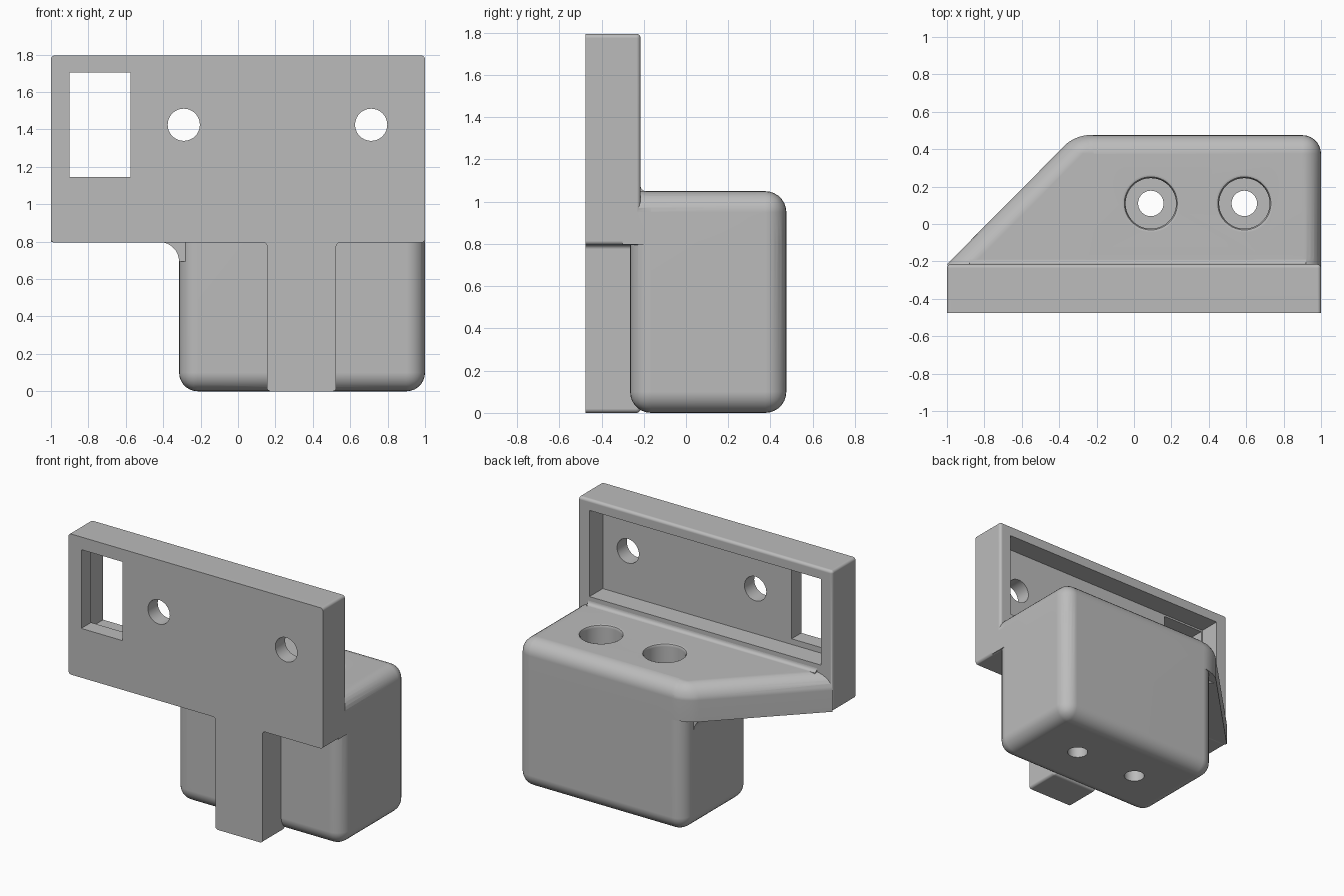
import bpy
import bmesh
import math
from mathutils import Vector

cube = bpy.data.objects.get("Cube")
if cube:
    bpy.data.objects.remove(cube, do_unlink=True)

grey = bpy.data.materials.new("matte grey")
grey.use_nodes = True
COLOUR = (0.5, 0.5, 0.5, 1)
grey.diffuse_color = COLOUR
grey.node_tree.nodes["Principled BSDF"].inputs["Base Color"].default_value = COLOUR


def prism(name, outline, axis, start, end, radius=0, rounded=None):
    """Extrude a 2D outline along y or z, then round the edges picked by a rule."""
    bm = bmesh.new()
    place = (lambda a, b: (a, start, b)) if axis == "y" else (lambda a, b: (a, b, start))
    face = bm.faces.new([bm.verts.new(place(a, b)) for a, b in outline])
    step = Vector((0, end - start, 0) if axis == "y" else (0, 0, end - start))
    new = bmesh.ops.extrude_face_region(bm, geom=[face])["geom"]
    bmesh.ops.translate(bm, vec=step, verts=[g for g in new if isinstance(g, bmesh.types.BMVert)])
    bmesh.ops.recalc_face_normals(bm, faces=bm.faces)
    if radius:
        edges = [e for e in bm.edges if rounded(e.verts[0].co, e.verts[1].co)]
        bmesh.ops.bevel(bm, geom=edges, offset=radius, segments=7, profile=0.5,
                        affect="EDGES", clamp_overlap=True)
    return finish(name, bm)


def lathe(name, profile, x, y, steps=48):
    """Revolve a radius/height profile about z, closed at both ends."""
    bm = bmesh.new()
    rings = [[bm.verts.new((x + r * math.cos(math.tau * i / steps),
                            y + r * math.sin(math.tau * i / steps), z))
              for i in range(steps)] for r, z in profile]
    for low, high in zip(rings, rings[1:]):
        for i in range(steps):
            j = (i + 1) % steps
            bm.faces.new((low[i], low[j], high[j], high[i]))
    bm.faces.new(rings[0])
    bm.faces.new(rings[-1])
    bmesh.ops.recalc_face_normals(bm, faces=bm.faces)
    return finish(name, bm)


def finish(name, bm):
    mesh = bpy.data.meshes.new(name)
    bm.to_mesh(mesh)
    bm.free()
    mesh.materials.append(grey)
    obj = bpy.data.objects.new(name, mesh)
    bpy.context.collection.objects.link(obj)
    return obj


def rectangle(x0, x1, b0, b1):
    return [(x0, b0), (x1, b0), (x1, b1), (x0, b1)]


def circle(x, z, r, steps=40):
    return [(x + r * math.cos(math.tau * i / steps), z + r * math.sin(math.tau * i / steps))
            for i in range(steps)]


def combine(target, other, operation):
    mod = target.modifiers.new("combine", "BOOLEAN")
    mod.operation, mod.solver, mod.object = operation, "EXACT", other
    bpy.context.view_layer.objects.active = target
    bpy.ops.object.modifier_apply(modifier=mod.name)
    bpy.data.objects.remove(other, do_unlink=True)


# Mounting plate with its stem, sharp on the front face only
FRONT, BACK = -0.475, -0.215
plate_outline = [(-1, 0.795), (0.155, 0.795), (0.155, 0), (0.525, 0),
                 (0.525, 0.795), (1, 0.795), (1, 1.795), (-1, 1.795)]
bracket = prism("bracket", plate_outline, "y", FRONT, BACK, 0.02,
                lambda a, b: max(a.y, b.y) > FRONT + 0.01)

# Rounded block
block = prism("block", rectangle(-0.315, 1, -0.265, 0.475), "z", 0, 1.05, 0.1,
              lambda a, b: True)

# Shelf with a slanted side, rounded along the top and the rear corners
shelf_outline = [(-0.92, -0.3), (-1, BACK), (-0.315, 0.475), (1, 0.475), (1, -0.3)]
shelf = prism("shelf", shelf_outline, "z", 0.797, 1.05, 0.1,
              lambda a, b: max(a.y, b.y) > -0.29 and max(a.z, b.z) > 1
              and not (a.z != b.z and a.y < 0) and not (a.y < -0.2 and b.y < -0.2))

# Concave gusset below the shelf
arc = [(-0.42 + 0.105 * math.sin(t), 0.693 + 0.105 * math.cos(t))
       for t in (math.pi / 2 * i / 8 for i in range(9))]
gusset = prism("gusset", arc + [(-0.25, 0.693), (-0.25, 0.85), (-0.42, 0.85)],
               "y", -0.24, 0.365)

# Small cove where the shelf meets the plate
cove_arc = [(BACK + 0.025 - 0.025 * math.cos(t), 1.075 - 0.025 * math.sin(t))
            for t in (math.pi / 2 * i / 5 for i in range(6))]
cove = prism("cove", rectangle(-0.88, 0.92, -0.25, BACK + 0.025), "z", 1.03, 1.075)
cove_cut = prism("cove_cut", rectangle(-1, 1, 0, 1), "z", 0, 1)
bm = bmesh.new()
corner = cove_arc + [(BACK + 0.1, 1.05), (BACK + 0.1, 1.2), (BACK, 1.2)]
ends = [[bm.verts.new((x, y, z)) for y, z in corner] for x in (-1.1, 1.1)]
for ring in ends:
    bm.faces.new(ring)
for i in range(len(corner)):
    j = (i + 1) % len(corner)
    bm.faces.new((ends[0][i], ends[0][j], ends[1][j], ends[1][i]))
bmesh.ops.recalc_face_normals(bm, faces=bm.faces)
bm.to_mesh(cove_cut.data)
bm.free()
combine(cove, cove_cut, "DIFFERENCE")

for part in (block, shelf, gusset, cove):
    combine(bracket, part, "UNION")

# Rear pocket, window and two cross holes through the plate
combine(bracket, prism("pocket", rectangle(-0.91, 0.91, 1.105, 1.718), "y", -0.365, 0.1), "DIFFERENCE")
combine(bracket, prism("window", rectangle(-0.9, -0.575, 1.145, 1.705), "y", -0.6, -0.3), "DIFFERENCE")
for x in (-0.29, 0.712):
    combine(bracket, prism("cross_hole", circle(x, 1.425, 0.086), "y", -0.6, -0.3), "DIFFERENCE")

# Counterbored vertical holes with a softened rim
bore = [(0.155, 1.1), (0.155, 1.05), (0.142, 1.045), (0.135, 1.03),
        (0.135, 0.3), (0.068, 0.3), (0.068, -0.1)]
for x in (0.09, 0.59):
    combine(bracket, lathe("screw_hole", bore, x, 0.11), "DIFFERENCE")

# Smooth the roundings and keep the flats flat
bpy.ops.object.select_all(action="DESELECT")
bracket.select_set(True)
bpy.context.view_layer.objects.active = bracket
bpy.ops.object.shade_smooth_by_angle(angle=math.radians(30))
weighted = bracket.modifiers.new("flat_faces", "WEIGHTED_NORMAL")
weighted.keep_sharp = True
